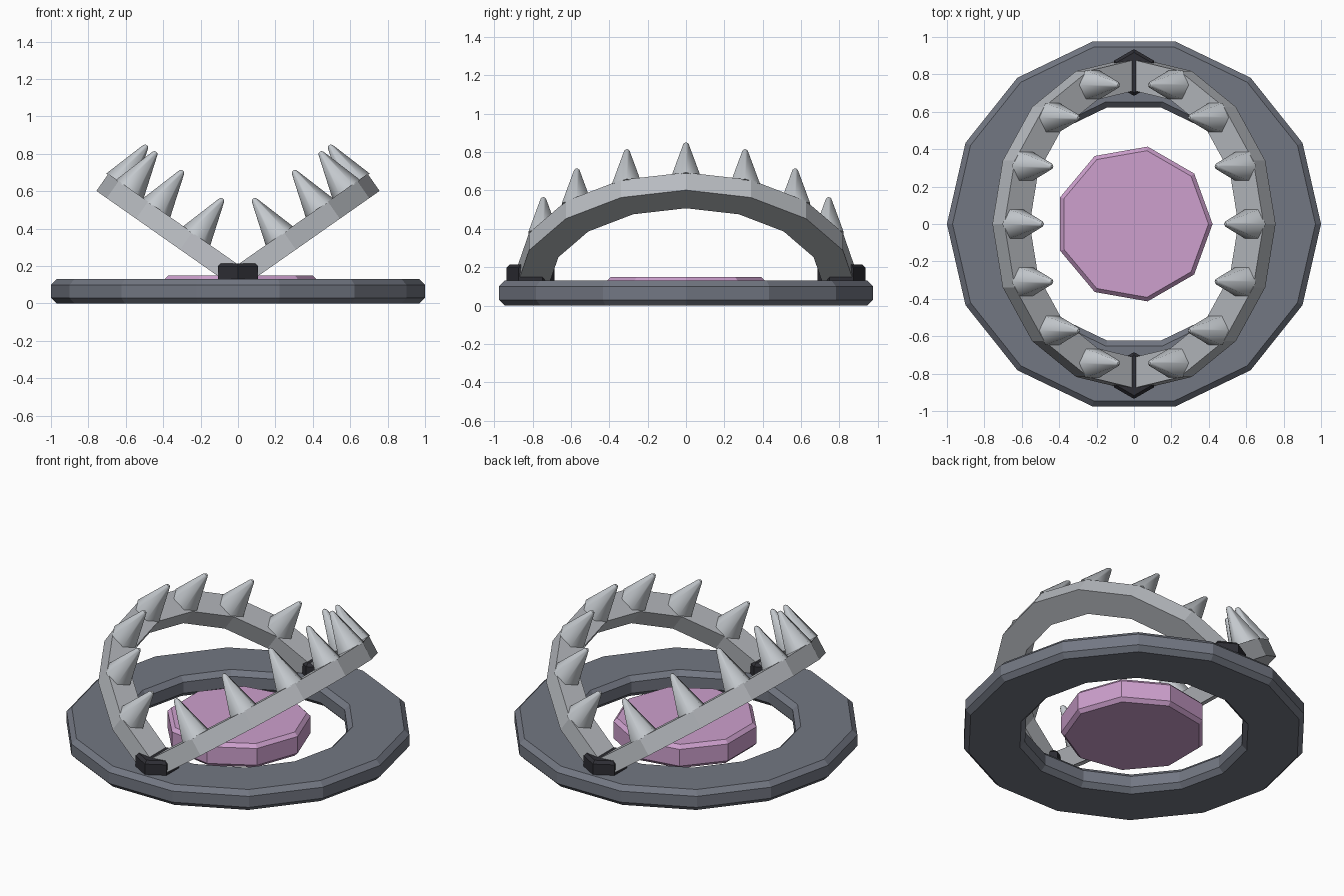
import bpy, bmesh, math
from mathutils import Matrix, Vector

if "Cube" in bpy.data.objects:
    bpy.data.objects.remove(bpy.data.objects["Cube"])


def material(name, rgb):
    m = bpy.data.materials.new(name)
    m.diffuse_color = (*rgb, 1)
    m.use_nodes = True
    m.node_tree.nodes["Principled BSDF"].inputs["Base Color"].default_value = m.diffuse_color
    return m


iron = material("dark iron grey", (0.17, 0.185, 0.225))
steel = material("light steel", (0.48, 0.50, 0.53))
spike_steel = material("bright steel", (0.55, 0.58, 0.61))
black = material("hinge black", (0.027, 0.027, 0.034))
pink = material("plate pink", (0.61, 0.35, 0.61))


def lathe(name, profile, sides, mat, matrix=Matrix(), start=0.0, sweep=360.0, smooth=False):
    """Sweep a closed (radius, z) profile round z; a partial sweep gets end caps."""
    bm = bmesh.new()
    full = sweep == 360
    rings = []
    for i in range(sides if full else sides + 1):
        a = math.radians(start + sweep * i / sides)
        rings.append([bm.verts.new((r * math.cos(a), r * math.sin(a), z)) for r, z in profile])
    k = len(profile)
    for i in range(sides):
        a, b = rings[i], rings[(i + 1) % len(rings)]
        for j in range(k):
            if profile[j][0] == 0 and profile[(j + 1) % k][0] == 0:
                continue  # no face along the axis
            bm.faces.new((a[j], b[j], b[(j + 1) % k], a[(j + 1) % k]))
    if not full:
        bm.faces.new(rings[0])
        bm.faces.new(rings[-1])
    bmesh.ops.remove_doubles(bm, verts=bm.verts, dist=1e-5)
    bmesh.ops.dissolve_limit(bm, angle_limit=0.01, verts=bm.verts, edges=bm.edges)
    bmesh.ops.recalc_face_normals(bm, faces=bm.faces)
    me = bpy.data.meshes.new(name)
    bm.to_mesh(me)
    bm.free()
    me.materials.append(mat)
    for p in me.polygons:
        p.use_smooth = smooth and len(p.vertices) < 6
    ob = bpy.data.objects.new(name, me)
    ob.matrix_world = matrix
    bpy.context.collection.objects.link(ob)
    return ob


def disc(radius, z0, z1, bevel):
    """Profile of a solid disc with bevelled rims."""
    return [(0, z0), (radius - bevel, z0), (radius, z0 + bevel),
            (radius, z1 - bevel), (radius - bevel, z1), (0, z1)]


# Base ring with bevelled inner and outer rims
c = 0.03
lathe("base_ring", [(0.64 + c, 0), (1 - c, 0), (1, c), (1, 0.13 - c), (1 - c, 0.13),
                    (0.64 + c, 0.13), (0.64, 0.13 - c), (0.64, c)], 14, iron)

# Pressure plate
lathe("pressure_plate", disc(0.42, 0, 0.15, 0.022), 9, pink)

# Hinge blocks at front and back
for side, label in ((-1, "front"), (1, "back")):
    lathe("hinge_" + label, disc(0.125, 0.004, 0.215, 0.018), 6, black,
          Matrix.Translation((0, 0.81 * side, 0)), start=90)

# Two half-ring jaws, tilted up from the hinge line, each with seven spikes
TILT, HALF = 35, 0.056
for turn, label in ((0, "right"), (180, "left")):
    frame = (Matrix.Translation((0, 0, 0.14)) @ Matrix.Rotation(math.radians(turn), 4, 'Z')
             @ Matrix.Rotation(math.radians(-TILT), 4, 'Y'))
    lathe("jaw_" + label, [(0.72, -HALF), (0.885, -HALF), (0.885, HALF), (0.72, HALF)],
          8, steel, frame, start=-90, sweep=180)
    for i in range(1, 8):
        a = math.radians(-90 + 22.5 * i)
        place = Matrix.Translation(Vector((math.cos(a), math.sin(a), 0)) * 0.805
                                   + Vector((0, 0, HALF - 0.005)))
        lathe(f"spike_{label}_{i}", [(0, 0), (0.09, 0), (0.016, 0.237), (0.008, 0.247), (0, 0.247)],
              6, spike_steel, frame @ place, smooth=True)
